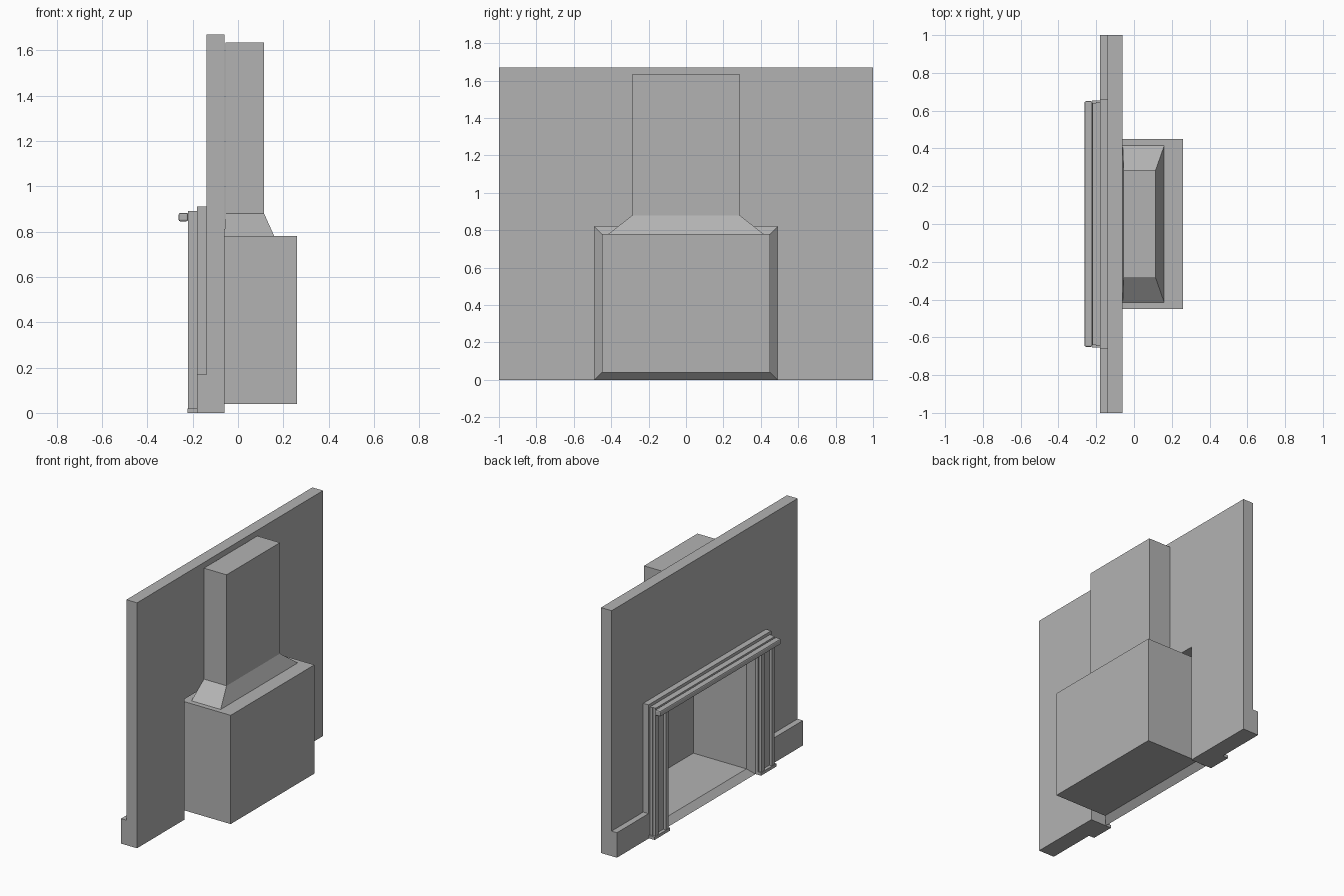
import bpy, bmesh

if "Cube" in bpy.data.objects:
    bpy.data.objects.remove(bpy.data.objects["Cube"])

# Mid grey stone used on every part
stone = bpy.data.materials.new("stone_grey")
stone.diffuse_color = (0.45, 0.45, 0.45, 1)
stone.use_nodes = True
stone.node_tree.nodes["Principled BSDF"].inputs["Base Color"].default_value = stone.diffuse_color


def finish(bm, name):
    bmesh.ops.recalc_face_normals(bm, faces=bm.faces)
    me = bpy.data.meshes.new(name)
    bm.to_mesh(me)
    bm.free()
    me.materials.append(stone)
    ob = bpy.data.objects.new(name, me)
    bpy.context.collection.objects.link(ob)
    return ob


def box(name, x0, x1, y0, y1, z0, z1, bevel=0):
    bm = bmesh.new()
    bmesh.ops.create_cube(bm, size=1)
    for v in bm.verts:
        v.co = ((x0 + x1) / 2 + v.co.x * (x1 - x0),
                (y0 + y1) / 2 + v.co.y * (y1 - y0),
                (z0 + z1) / 2 + v.co.z * (z1 - z0))
    if bevel:
        bmesh.ops.bevel(bm, geom=bm.edges[:], offset=bevel, segments=2,
                        profile=0.5, affect='EDGES')
    return finish(bm, name)


def arch(name, x0, x1, outer, top, inner, opening, z0=0):
    """Square arch: an upside-down U profile pushed from x0 to x1."""
    pts = [(-outer, z0), (-outer, top), (outer, top), (outer, z0),
           (inner, z0), (inner, opening), (-inner, opening), (-inner, z0)]
    bm = bmesh.new()
    f = bm.faces.new([bm.verts.new((x0, y, z)) for y, z in pts])
    ext = bmesh.ops.extrude_face_region(bm, geom=[f], use_keep_orig=True)
    for v in ext['geom']:
        if isinstance(v, bmesh.types.BMVert):
            v.co.x = x1
    return finish(bm, name)


def loft(name, rings):
    """Quad rings joined in a row, open at the start and capped at the end."""
    bm = bmesh.new()
    loops = [[bm.verts.new(p) for p in r] for r in rings]
    for a, b in zip(loops, loops[1:]):
        for i in range(4):
            j = (i + 1) % 4
            bm.faces.new((a[i], a[j], b[j], b[i]))
    bm.faces.new(loops[-1])
    return finish(bm, name)


# Wall with opening
arch("wall", -0.14, -0.06, 1.0, 1.67, 0.49, 0.82)

# Surround: backing frame, panel and two raised mouldings
arch("surround_backing", -0.18, -0.14, 0.66, 0.91, 0.49, 0.82)
arch("surround_panel", -0.20, -0.18, 0.645, 0.89, 0.49, 0.82)
arch("surround_outer_moulding", -0.22, -0.20, 0.64, 0.89, 0.61, 0.865, 0.02)
arch("surround_inner_moulding", -0.22, -0.20, 0.53, 0.85, 0.50, 0.825, 0.02)

# Skirting and feet on both sides
for s, side in ((1, "left"), (-1, "right")):
    y = sorted((s * 0.66, s * 1.0))
    box(side + "_skirting", -0.18, -0.14, *y, 0, 0.17)
    y = sorted((s * 0.49, s * 0.655))
    box(side + "_foot", -0.222, -0.18, *y, 0, 0.02)

# Mantel rail
box("mantel_rail", -0.262, -0.22, -0.65, 0.65, 0.845, 0.883, 0.008)

# Firebox shell with a chamfered mouth
loft("firebox", [[(x, -w, a), (x, w, a), (x, w, b), (x, -w, b)]
                 for x, w, a, b in ((-0.18, 0.49, 0.0, 0.82),
                                    (-0.14, 0.45, 0.04, 0.78),
                                    (0.26, 0.45, 0.04, 0.78))])

# Smoke hood and flue
loft("flue", [[(a, -w, z), (b, -w, z), (b, w, z), (a, w, z)]
              for a, b, w, z in ((-0.06, 0.16, 0.415, 0.78),
                                 (-0.055, 0.115, 0.287, 0.88),
                                 (-0.055, 0.115, 0.287, 1.635))])
